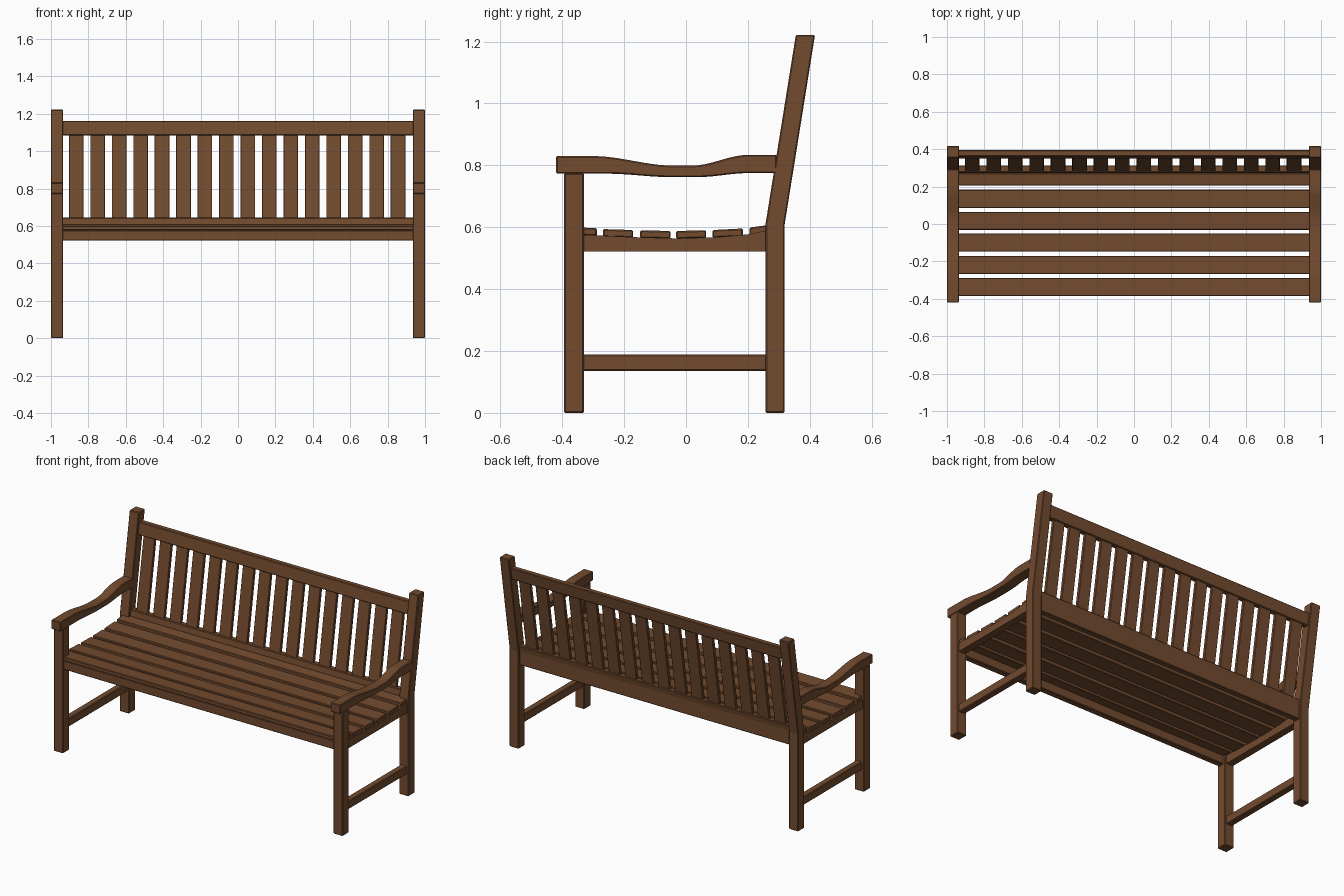
import bpy, bmesh

if "Cube" in bpy.data.objects:
    bpy.data.objects.remove(bpy.data.objects["Cube"])

wood = bpy.data.materials.new("brown_wood")
wood.diffuse_color = (0.17, 0.07, 0.028, 1)
wood.use_nodes = True
wood.node_tree.nodes["Principled BSDF"].inputs["Base Color"].default_value = wood.diffuse_color


def extrude(name, profile, x0, x1, bevel=0.004):
    """Extrude a (y, z) outline along x."""
    bm = bmesh.new()
    face = bm.faces.new([bm.verts.new((x0, y, z)) for y, z in profile])
    out = bmesh.ops.extrude_face_region(bm, geom=[face])
    verts = [g for g in out["geom"] if isinstance(g, bmesh.types.BMVert)]
    bmesh.ops.translate(bm, verts=verts, vec=(x1 - x0, 0, 0))
    bmesh.ops.recalc_face_normals(bm, faces=bm.faces)
    mesh = bpy.data.meshes.new(name)
    bm.to_mesh(mesh)
    bm.free()
    mesh.materials.append(wood)
    ob = bpy.data.objects.new(name, mesh)
    bpy.context.collection.objects.link(ob)
    if bevel:
        mod = ob.modifiers.new("soft_edges", "BEVEL")
        mod.width = bevel
        mod.segments = 1
        mod.limit_method = "ANGLE"
    return ob


def rect(y0, y1, z0, z1):
    return [(y0, z0), (y1, z0), (y1, z1), (y0, z1)]


def both_sides(name, profile, x0, x1, bevel=0.004):
    extrude(name + "_right", profile, x0, x1, bevel)
    extrude(name + "_left", profile, -x1, -x0, bevel)


def back_y(z, offset):
    """Depth on the leaning back, offset from the front face of the posts."""
    return 0.257 + max(0, z - 0.61) * 0.16 + offset


def lean(z0, z1, a, b):
    return [(back_y(z0, a), z0), (back_y(z0, b), z0),
            (back_y(z1, b), z1), (back_y(z1, a), z1)]


def ease(t):
    t = min(1, max(0, t))
    return t * t * (3 - 2 * t)


# Legs and leaning back posts
both_sides("front_leg", rect(-0.394, -0.33, 0, 0.775), 0.935, 1.0)
both_sides("back_post", [(0.257, 0), (0.319, 0), (0.319, 0.61), (0.417, 1.222),
                         (0.355, 1.222), (0.257, 0.61)], 0.935, 1.0)

# Armrests with a smooth dip
ys = [-0.42] + [-0.29 + 0.025 * i for i in range(21)] + [0.294]
top = [(y, 0.83 - 0.031 * ease((y + 0.3) / 0.26) + 0.035 * ease((y - 0.02) / 0.18)) for y in ys]
low = [(y, 0.773 - 0.011 * ease((y + 0.25) / 0.2) + 0.013 * ease((y - 0.04) / 0.16)) for y in ys]
both_sides("armrest", low + top[::-1], 0.935, 1.0)

# Side rails and stretchers
both_sides("seat_side_rail", [(-0.335, 0.521), (0.262, 0.521), (0.262, 0.59), (0.2, 0.577),
                              (0.1, 0.568), (-0.03, 0.564), (-0.17, 0.568), (-0.335, 0.576)],
           0.945, 0.99, 0)
both_sides("stretcher", rect(-0.335, 0.262, 0.136, 0.188), 0.947, 0.988)

# Front apron, lower and upper back rails
extrude("front_apron", rect(-0.384, -0.345, 0.521, 0.578), -0.94, 0.94)
extrude("lower_back_rail", [(0.272, 0.521), (0.308, 0.521), (0.308, 0.61), (0.314, 0.645),
                            (0.278, 0.645), (0.272, 0.61)], -0.94, 0.94)
extrude("upper_back_rail", lean(1.085, 1.162, 0.016, 0.05), -0.94, 0.94)

# Seat slats: front y, back y, top z at front and back
slats = [(-0.385, -0.288, 0.601, 0.597), (-0.268, -0.171, 0.594, 0.591),
         (-0.148, -0.05, 0.590, 0.588), (-0.032, 0.065, 0.588, 0.590),
         (0.085, 0.184, 0.591, 0.596), (0.205, 0.272, 0.599, 0.608)]
for i, (y0, y1, z0, z1) in enumerate(slats):
    extrude(f"seat_slat_{i + 1}", [(y0, z0 - 0.025), (y1, z1 - 0.025), (y1, z1), (y0, z0)],
            -0.985, 0.985)

# Upright back slats
for i in range(16):
    x = -0.865 + 0.1147 * i
    extrude(f"back_slat_{i + 1}", lean(0.635, 1.095, 0.023, 0.043), x - 0.039, x + 0.039, 0.002)
